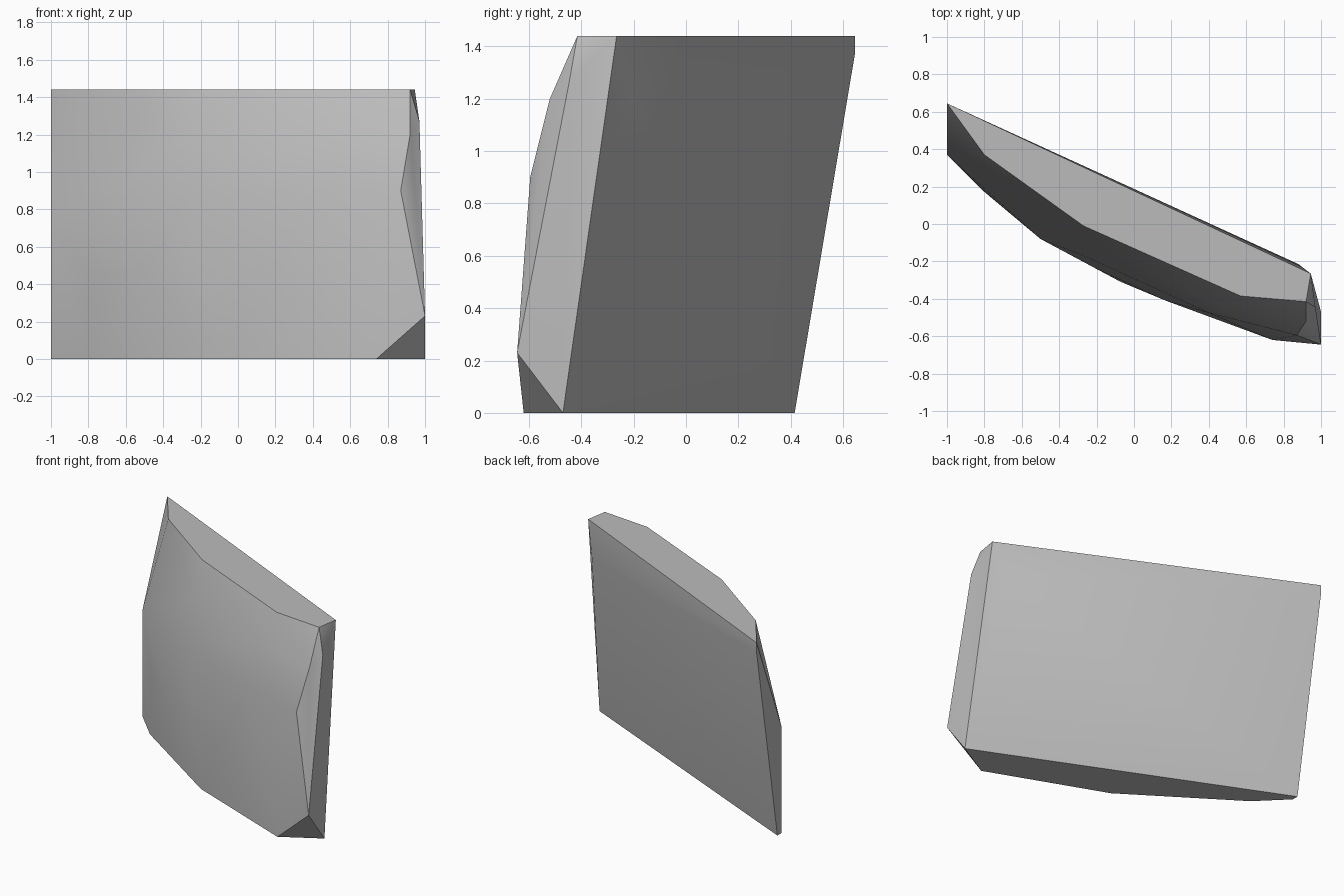
import bpy
import bmesh
import math

cube = bpy.data.objects.get("Cube")
if cube:
    bpy.data.objects.remove(cube, do_unlink=True)

# Grey stone
stone = bpy.data.materials.new("grey_stone")
stone.use_nodes = True
grey = (0.5, 0.5, 0.5, 1)
stone.diffuse_color = grey
stone.node_tree.nodes["Principled BSDF"].inputs["Base Color"].default_value = grey

TOP = 1.44

# Outlines at each height, following the curved front from left to right
levels = {
    0: [(-1, .37), (-.81, .18), (-.07, -.31), (.74, -.62)],
    .45: [(-.8, .175), (-.5, -.08), (-.2, -.24), (.17, -.41)],
    .9: [(-.27, -.17), (.4, -.475), (.87, -.595)],
    1.2: [(-.27, -.1), (.5, -.45), (.92, -.52)],
    TOP: [(-.8, .37), (-.27, -.01), (.57, -.385), (.92, -.415)],
}
points = [(x, y, z) for z, row in levels.items() for x, y in row]

# Flat back, left edge and the chipped right end
points += [(-1, .415, 0), (1, -.47, 0), (-1, .645, 1.37), (.88, -.215, 1.2)]
points += [(-1, .645, TOP), (.945, -.265, TOP), (-1, .37, .75)]
points += [(1, -.645, .23), (.97, -.445, 1.27)]

# Wrap the outlines in one convex shard
bm = bmesh.new()
for p in points:
    bm.verts.new(p)
hull = bmesh.ops.convex_hull(bm, input=bm.verts)
loose = [v for v in bm.verts if not v.link_faces]
bmesh.ops.delete(bm, geom=loose, context="VERTS")
bmesh.ops.dissolve_limit(bm, angle_limit=math.radians(1),
                         verts=bm.verts, edges=bm.edges)
bmesh.ops.recalc_face_normals(bm, faces=bm.faces)

mesh = bpy.data.meshes.new("stone_shard")
bm.to_mesh(mesh)
bm.free()
mesh.materials.append(stone)
shard = bpy.data.objects.new("stone_shard", mesh)
bpy.context.collection.objects.link(shard)

# Smooth the curved front and keep the broken edges crisp
bpy.ops.object.select_all(action="DESELECT")
shard.select_set(True)
bpy.context.view_layer.objects.active = shard
bpy.ops.object.shade_smooth_by_angle(angle=math.radians(30))
